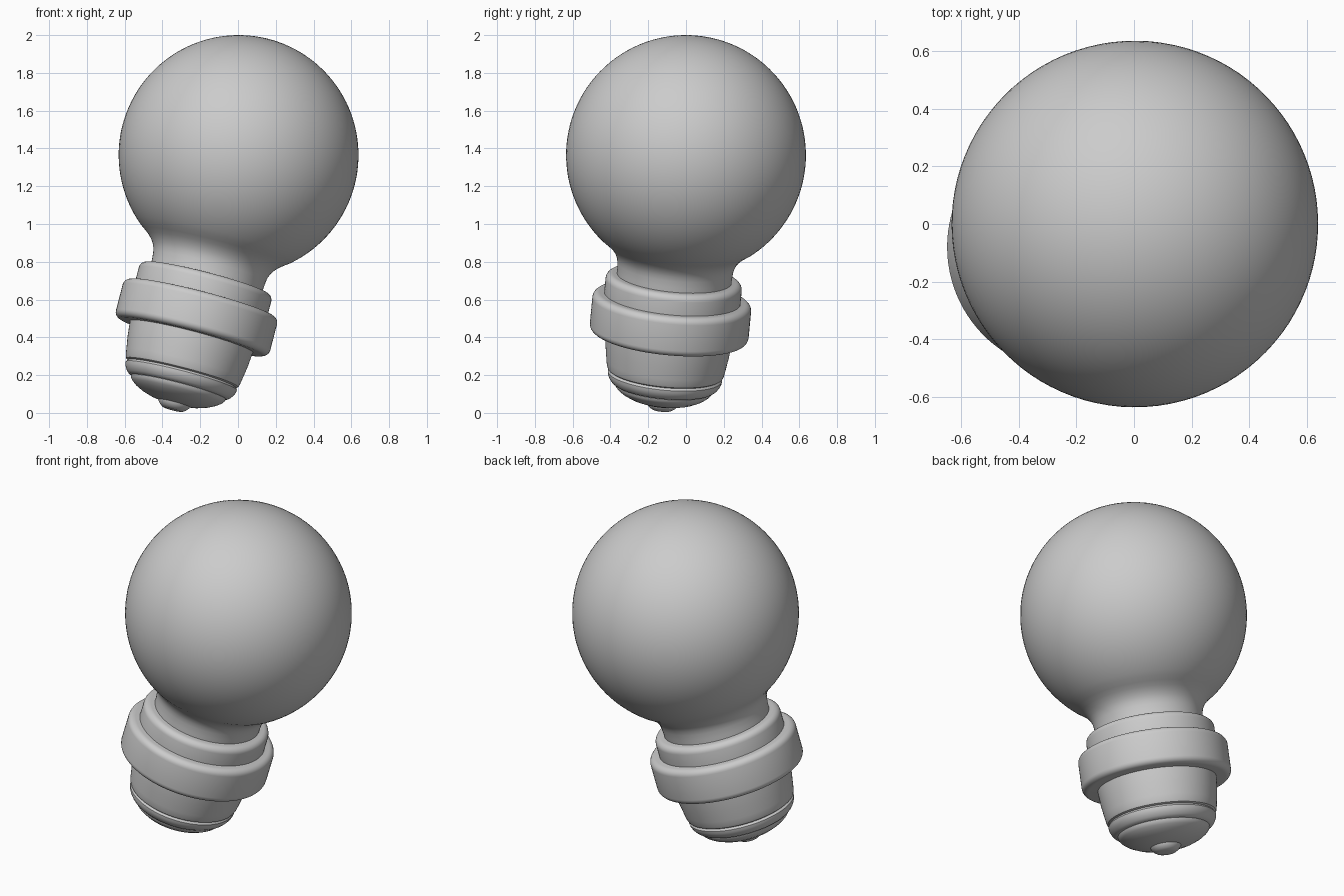
import bpy, math
from mathutils import Vector

if "Cube" in bpy.data.objects:
    bpy.data.objects.remove(bpy.data.objects["Cube"])

# Tilted bulb axis: starts at globe centre, points down to the contact
CENTRE = Vector((0.003, 0.0, 1.365))
DOWN = Vector((-0.25, -0.092, -0.964)).normalized()
ROT = Vector((0, 0, -1)).rotation_difference(DOWN)
R = 0.635


def lathe(name, profile, segs=96):
    """Spin (radius, distance down the axis) points round the tilted axis."""
    verts, faces, rings = [], [], []
    for r, t in profile:
        if r == 0:
            rings.append([len(verts)] * segs)
            verts.append(CENTRE + ROT @ Vector((0, 0, -t)))
        else:
            rings.append(list(range(len(verts), len(verts) + segs)))
            for i in range(segs):
                a = 2 * math.pi * i / segs
                verts.append(CENTRE + ROT @ Vector((r * math.cos(a), r * math.sin(a), -t)))
    for a, b in zip(rings, rings[1:]):
        for i in range(segs):
            j = (i + 1) % segs
            faces.append(list(dict.fromkeys((a[i], b[i], b[j], a[j]))))
    me = bpy.data.meshes.new(name)
    me.from_pydata(verts, [], faces)
    ob = bpy.data.objects.new(name, me)
    bpy.context.collection.objects.link(ob)
    bpy.ops.object.select_all(action='DESELECT')
    ob.select_set(True)
    bpy.context.view_layer.objects.active = ob
    bpy.ops.object.shade_smooth_by_angle(angle=math.radians(35))
    return ob


def round_ring(name, r, top, bottom, bevel):
    """Solid disc with rounded rims."""
    arc = [math.radians(a) for a in range(0, 91, 15)]
    pts = [(0, top)]
    pts += [(r - bevel + bevel * math.sin(a), top + bevel - bevel * math.cos(a)) for a in arc]
    pts += [(r - bevel + bevel * math.cos(a), bottom - bevel + bevel * math.sin(a)) for a in arc]
    lathe(name, pts + [(0, bottom)])


# Glass globe flowing into the neck
globe = [(0, -R)]
for i in range(1, 46):
    a = math.radians(3.1 * i)
    globe.append((R * math.sin(a), -R * math.cos(a)))
globe += [(0.385, 0.503), (0.358, 0.524), (0.338, 0.545), (0.323, 0.567),
          (0.313, 0.59), (0.308, 0.615), (0.305, 0.65), (0.303, 0.72), (0, 0.72)]
lathe("glass_globe", globe)

# Stepped collar
round_ring("upper_collar", 0.362, 0.675, 0.85, 0.035)
round_ring("main_collar", 0.422, 0.785, 0.998, 0.035)

# Tapered socket base
lathe("socket_base", [(0, 0.95), (0.338, 0.95), (0.336, 1.0), (0.328, 1.08), (0.317, 1.15),
                      (0.312, 1.18), (0.306, 1.195), (0.29, 1.205), (0, 1.205)])

# Rounded lower ring
lathe("lower_ring", [(0, 1.195), (0.285, 1.197), (0.298, 1.203), (0.304, 1.213), (0.302, 1.228),
                     (0.294, 1.245), (0.283, 1.26), (0.271, 1.27), (0.255, 1.275), (0, 1.275)])

# Domed end cap
lathe("end_cap", [(0, 1.26), (0.25, 1.265), (0.259, 1.275), (0.256, 1.287), (0.244, 1.301),
                  (0.22, 1.319), (0.18, 1.339), (0.13, 1.355), (0.08, 1.364), (0, 1.368)])

# Electrical contact
lathe("contact", [(0, 1.35), (0.088, 1.355), (0.084, 1.37), (0.07, 1.386), (0.055, 1.396),
                  (0.045, 1.398), (0, 1.398)])
